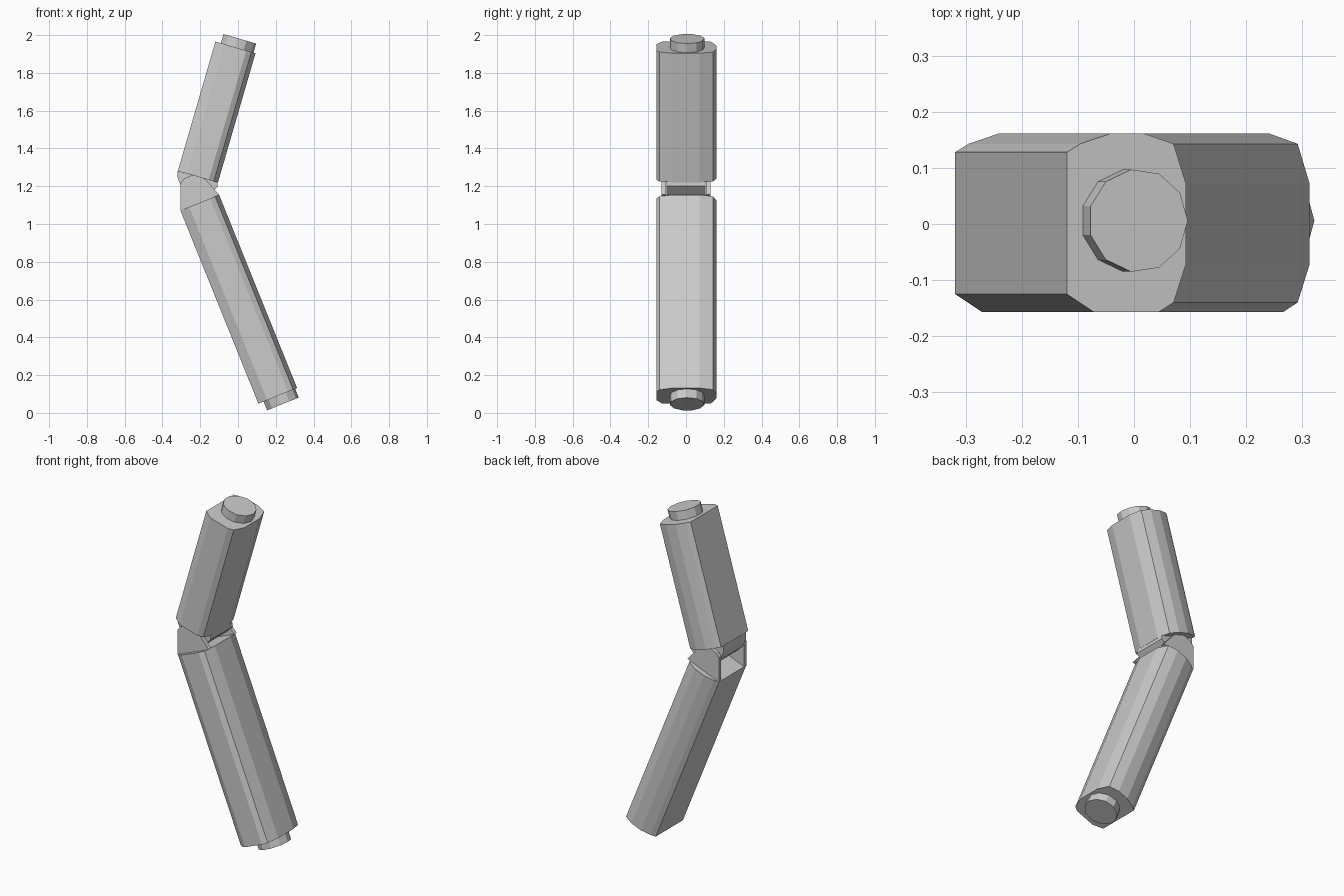
import bpy, bmesh
from math import sin, cos, pi, atan2
from mathutils import Matrix, Vector

if "Cube" in bpy.data.objects:
    bpy.data.objects.remove(bpy.data.objects["Cube"])


def prism(name, pts, depth, mat):
    """Extrude a 2D outline along local +z, then place it with mat."""
    bm = bmesh.new()
    f = bm.faces.new([bm.verts.new((x, y, 0)) for x, y in pts])
    ext = bmesh.ops.extrude_face_region(bm, geom=[f])
    verts = [e for e in ext["geom"] if isinstance(e, bmesh.types.BMVert)]
    bmesh.ops.translate(bm, verts=verts, vec=(0, 0, depth))
    bmesh.ops.transform(bm, matrix=mat, verts=bm.verts)
    bmesh.ops.recalc_face_normals(bm, faces=bm.faces)
    me = bpy.data.meshes.new(name)
    bm.to_mesh(me)
    bm.free()
    ob = bpy.data.objects.new(name, me)
    bpy.context.collection.objects.link(ob)
    return ob


def frame(base, end):
    """Matrix with local z running from base to end (x, z points)."""
    dx, dz = end[0] - base[0], end[1] - base[1]
    return Matrix.Translation((base[0], 0, base[1])) @ Matrix.Rotation(atan2(dx, dz), 4, 'Y')


def side_plate(name, pts, y0, y1):
    """Outline in x/z, extruded from y0 to y1."""
    mat = Matrix.Translation((0, y0, 0)) @ Matrix.Rotation(pi / 2, 4, 'X')
    return prism(name, pts, y0 - y1, mat)


# Limb cross-section: flat on the -x side, rounded on the +x side
section = [(-.11, -.125), (-.06, -.157), (.06, -.157), (.088, -.14), (.111, -.072),
           (.111, .072), (.088, .143), (.034, .161), (-.03, .161), (-.085, .143), (-.11, .128)]
peg = [(.008 + .092 * cos(2 * pi * i / 11), .006 + .092 * sin(2 * pi * i / 11)) for i in range(11)]

# Limb segments and their end pegs: joint-end centre, outer-end centre
for part, a, b in (("upper", (-.213, 1.25), (-.014, 1.935)),
                   ("lower", (-.203, 1.113), (.21, .09))):
    length = (Vector(b) - Vector(a)).length
    if part == "upper":
        m = frame(a, b)
        z0, h = length, .05
    else:
        m = frame(b, a)
        z0, h = 0, -.05
    prism(part + "_segment", section, length, m)
    prism(part + "_peg", peg, h, m @ Matrix.Translation((0, 0, z0)))

# Thin hinge cheeks standing on the lower segment
cheek = [(-.305, 1.07), (-.305, 1.215), (-.285, 1.24), (-.25, 1.256), (-.21, 1.255),
         (-.17, 1.235), (-.10, 1.155)]
for side, s in (("front", -1), ("back", 1)):
    side_plate(side + "_hinge_cheek", cheek, s * .107, s * .13)

# Rounded hinge tongue hanging from the upper segment
tongue = [(-.319, 1.28), (-.319, 1.245), (-.30, 1.195), (-.26, 1.155), (-.20, 1.14),
          (-.145, 1.16), (-.107, 1.2), (-.108, 1.222)]
side_plate("hinge_tongue", tongue, -.104, .104)
